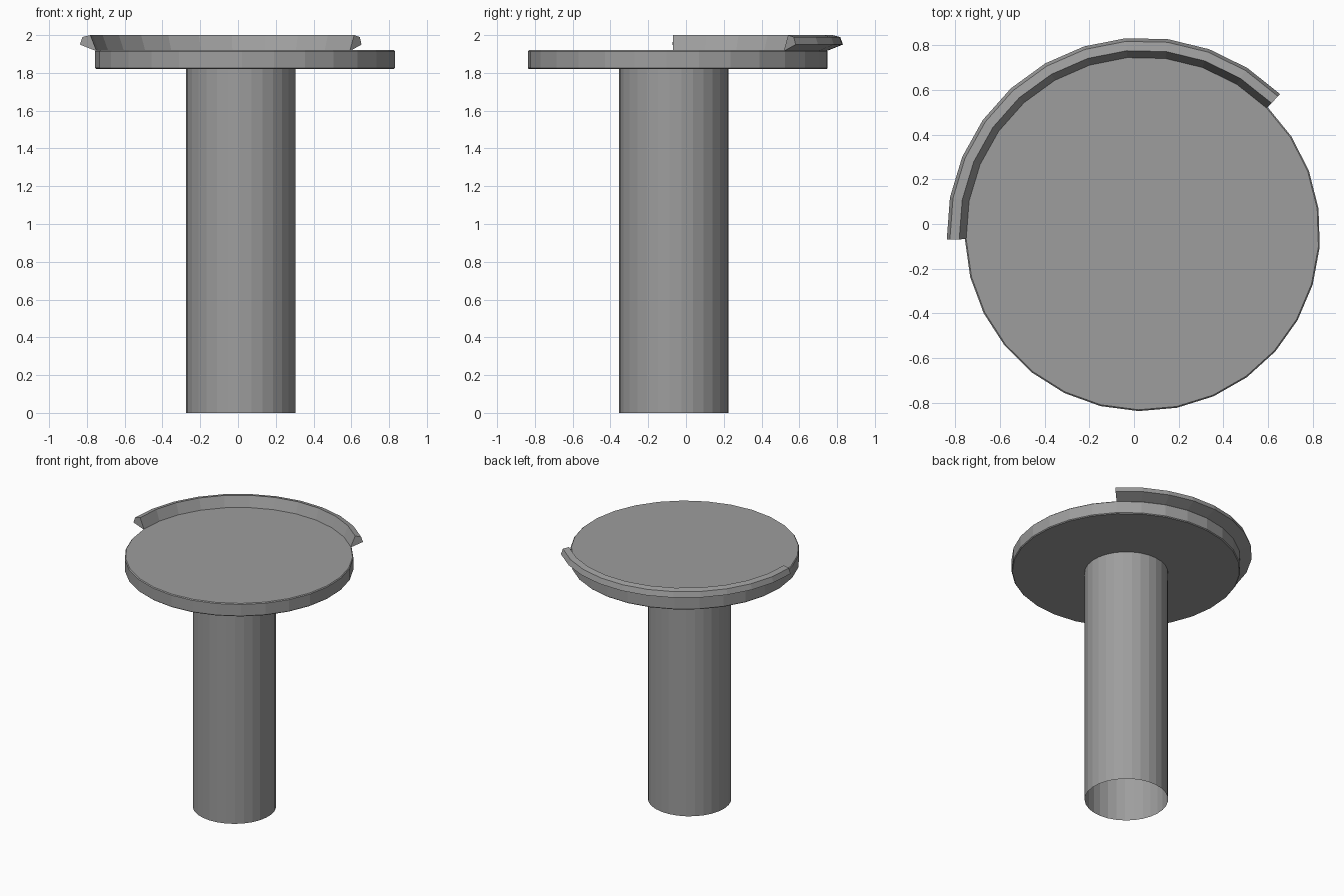
import bpy, bmesh, math

cube = bpy.data.objects.get("Cube")
if cube:
    bpy.data.objects.remove(cube, do_unlink=True)

grey = bpy.data.materials.new("plain_grey")
grey.use_nodes = True
colour = (0.34, 0.34, 0.34, 1)
grey.diffuse_color = colour
grey.node_tree.nodes["Principled BSDF"].inputs["Base Color"].default_value = colour

SIDES = 29
STEP = 2 * math.pi / SIDES
PHASE = math.radians(45.3)


def lathe(name, centre, profile, segments=SIDES, closed=False, caps=False):
    """Sweep a (radius, height) profile around z, fully or as an arc."""
    bm = bmesh.new()
    full = segments == SIDES
    rings = []
    for i in range(segments if full else segments + 1):
        a = PHASE + i * STEP
        rings.append([bm.verts.new((r * math.cos(a), r * math.sin(a), z))
                      for r, z in profile])
    n = len(profile)
    for i in range(segments):
        a, b = rings[i], rings[(i + 1) % len(rings)]
        for j in range(n if closed else n - 1):
            k = (j + 1) % n
            bm.faces.new((a[j], b[j], b[k], a[k]))
    if caps and full:
        bm.faces.new([ring[0] for ring in reversed(rings)])
        bm.faces.new([ring[-1] for ring in rings])
    elif caps:
        bm.faces.new(rings[0])
        bm.faces.new(list(reversed(rings[-1])))
    bmesh.ops.recalc_face_normals(bm, faces=bm.faces[:])
    mesh = bpy.data.meshes.new(name)
    bm.to_mesh(mesh)
    bm.free()
    mesh.materials.append(grey)
    obj = bpy.data.objects.new(name, mesh)
    obj.location = (*centre, 0)
    bpy.context.scene.collection.objects.link(obj)
    return obj


# Hollow support column, open at the bottom
lathe("column", (0.015, -0.065), [(0.29, 0), (0.29, 1.82)])

# Round seat with a narrow chamfer on both edges
R, C = 0.795, 0.006
lathe("seat", (0.038, -0.042),
      [(R - C, 1.82), (R, 1.82 + C), (R, 1.92 - C), (R - C, 1.92)], caps=True)

# Low raised lip around the back and right of the seat
lathe("back_lip", (0.038, -0.042),
      [(0.787, 1.915), (0.876, 1.95), (0.862, 1.99), (0.82, 2.0)],
      segments=11, closed=True, caps=True)
